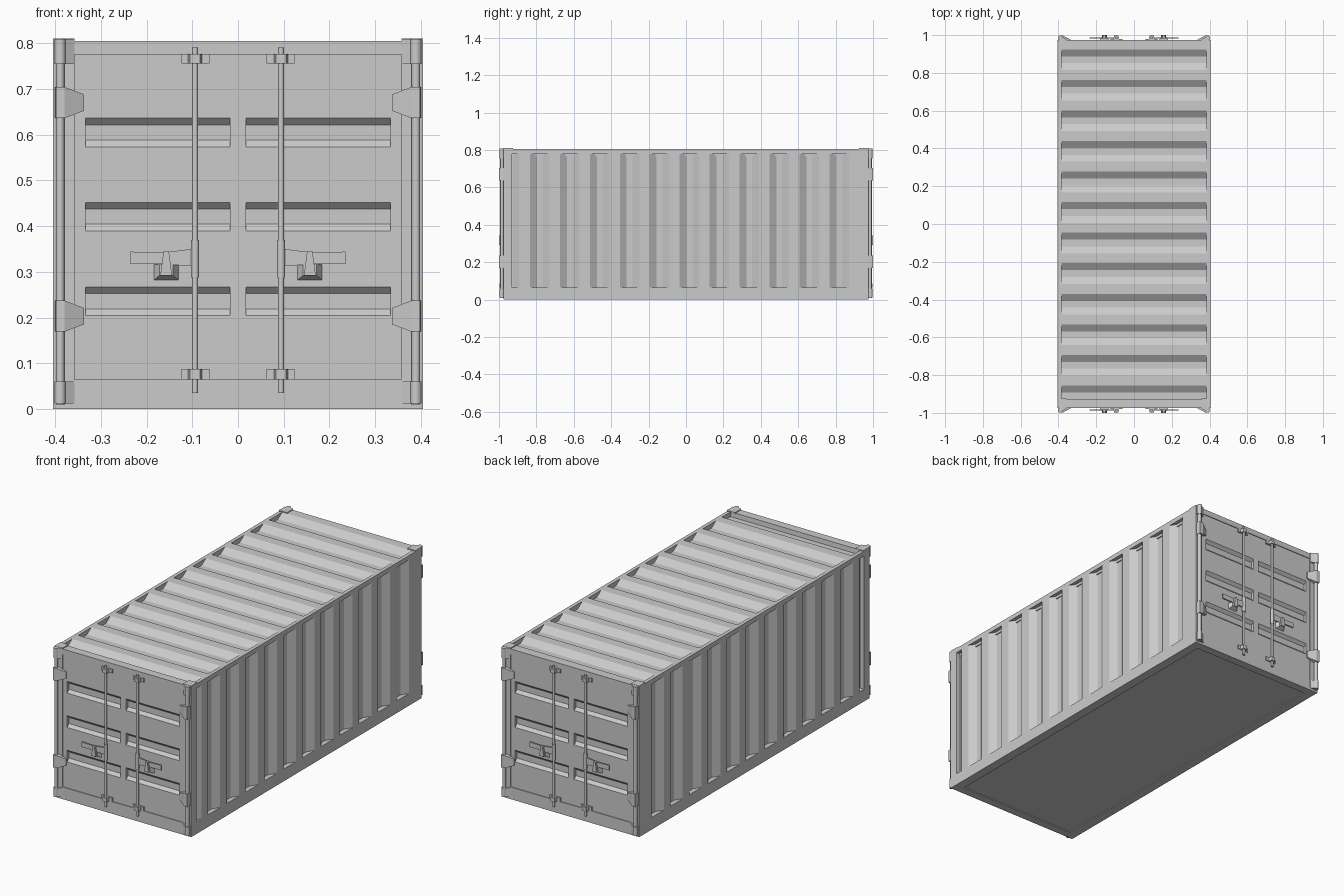
import bpy, bmesh, math

if "Cube" in bpy.data.objects:
    bpy.data.objects.remove(bpy.data.objects["Cube"])


def finish(name, bm, mirror="", smooth=False):
    bmesh.ops.recalc_face_normals(bm, faces=bm.faces[:])
    me = bpy.data.meshes.new(name)
    bm.to_mesh(me)
    bm.free()
    if smooth:
        me.polygons.foreach_set("use_smooth", [True] * len(me.polygons))
        me.set_sharp_from_angle(angle=math.radians(40))
    ob = bpy.data.objects.new(name, me)
    bpy.context.collection.objects.link(ob)
    if mirror:
        m = ob.modifiers.new("Mirror", 'MIRROR')
        m.use_axis = ["x" in mirror, "y" in mirror, False]
        m.use_mirror_merge = False
    return ob


def prism(name, pts, axis, a, b, mirror="", smooth=False):
    """Extrude a 2D outline (the two remaining axes in order) along an axis."""
    bm = bmesh.new()
    rings = []
    for t in (a, b):
        ring = []
        for p in pts:
            co = list(p)
            co.insert(axis, t)
            ring.append(bm.verts.new(co))
        rings.append(ring)
    bm.faces.new(rings[0])
    bm.faces.new(rings[1][::-1])
    n = len(pts)
    for i in range(n):
        j = (i + 1) % n
        bm.faces.new((rings[0][i], rings[0][j], rings[1][j], rings[1][i]))
    return finish(name, bm, mirror, smooth)


def box(name, x, y, z, mirror=""):
    return prism(name, [(x[0], y[0]), (x[1], y[0]), (x[1], y[1]), (x[0], y[1])], 2, z[0], z[1], mirror)


def tube(name, x, y, r, z0, z1, n=16):
    ring = [(x + r * math.cos(math.tau * i / n), y + r * math.sin(math.tau * i / n)) for i in range(n)]
    return prism(name, ring, 2, z0, z1, "xy", True)


def hull(name, pts):
    bm = bmesh.new()
    for p in pts:
        bm.verts.new(p)
    bmesh.ops.convex_hull(bm, input=bm.verts[:])
    return finish(name, bm, "xy")


def rect(x0, x1, z0, z1, y):
    return [(x, y, z) for x in (x0, x1) for z in (z0, z1)]


def ribs(starts, slope, width, depth, lo, hi):
    """Outline of (position, depth) with trapezoid grooves, clipped to lo..hi."""
    out = [(lo, 0)]
    for s in starts:
        for t, d in ((s, 0), (s + slope, depth), (s + width - slope, depth), (s + width, 0)):
            p = (min(max(t, lo), hi), d)
            if p != out[-1]:
                out.append(p)
    if out[-1] != (hi, 0):
        out.append((hi, 0))
    return out


W, L, H = 0.405, 0.975, 0.805

# Frame
box("bottom_rail", (0.355, W), (-0.93, 0.93), (0, 0.065), "x")
box("top_rail", (0.385, W), (-0.93, 0.93), (0.78, H), "x")
box("corner_post", (0.357, W), (0.93, L), (0.065, 0.775), "xy")
box("end_sill", (-W, W), (0.93, L), (0, 0.065), "y")
box("end_header", (-W, W), (0.93, L), (0.775, H), "y")
box("corner_cap", (0.357, W), (0.925, L), (H - 0.002, 0.81), "xy")
box("floor", (-0.356, 0.356), (-0.931, 0.931), (0.005, 0.06))

# Corrugated side walls
prof = ribs([-0.994 + 0.16 * k for k in range(12)], 0.037, 0.105, 0.025, -0.93, 0.93)
prism("side_wall", [(W - d, y) for y, d in prof] + [(0.36, 0.93), (0.36, -0.93)],
      2, 0.065, 0.78, "x")

# Corrugated roof
prof = ribs([-0.925 + 0.1618 * k for k in range(12)], 0.037, 0.11, 0.025, -0.93, 0.93)
prism("roof", [(-y, H - d) for y, d in prof] + [(-0.93, 0.765), (0.93, 0.765)],
      0, -0.385, 0.385)

# Doors with three recessed bands each
DY = -0.971
prof = ribs([0.204, 0.389, 0.573], 0.015, 0.063, 0.015, 0.065, 0.775)
prism("door_panel", [(DY + d, z) for z, d in prof] + [(-0.935, 0.775), (-0.935, 0.065)],
      0, 0.017, 0.333, "xy")
box("door_middle", (-0.017, 0.017), (DY, -0.935), (0.065, 0.775), "y")
box("door_edge", (0.333, 0.357), (DY, -0.935), (0.065, 0.775), "xy")

# Hinge posts, end fittings and hinge leaves
tube("hinge_post", 0.389, -0.984, 0.0095, 0.01, H)
for z0, z1 in ((0.012, 0.06), (0.754, 0.809)):
    tube("hinge_post_sleeve", 0.389, -0.985, 0.0125, z0, z1)
    hull("hinge_post_bracket", rect(0.357, 0.389, z0, z1, -0.972) +
         [(0.357, -0.977, z0), (0.357, -0.977, z1), (0.38, -0.99, z0), (0.38, -0.99, z1)])
for z in (0.203, 0.67):
    hull("hinge_leaf",
         rect(0.379, 0.401, z - 0.034, z + 0.034, -0.972) +
         rect(0.379, 0.398, z - 0.034, z + 0.034, -0.999) +
         rect(0.337, 0.338, z - 0.018, z + 0.018, -0.970) +
         rect(0.337, 0.338, z - 0.018, z + 0.018, -0.977))

# Locking rods with guides
tube("lock_rod", 0.094, -0.986, 0.0065, 0.035, 0.79)
tube("lock_rod_sleeve", 0.094, -0.986, 0.009, 0.288, 0.37)
for z0, z1 in ((0.065, 0.087), (0.755, 0.776)):
    box("rod_guide_plate", (0.062, 0.124), (-0.979, -0.968), (z0, z1), "xy")
    hull("rod_guide", rect(0.078, 0.11, z0, z1, -0.976) + rect(0.083, 0.105, z0, z1, -0.997))

# Handles and latches
prism("handle", [(0.10, 0.312), (0.10, 0.35), (0.165, 0.342), (0.235, 0.344), (0.235, 0.317), (0.165, 0.317)],
      1, -0.988, -0.982, "xy")
hull("latch_base", rect(0.128, 0.186, 0.28, 0.316, -0.968) + rect(0.142, 0.172, 0.292, 0.316, -0.989))
hull("latch_clasp", [(x, y, z) for y in (-0.982, -1.0) for x, z in
                     ((0.151, 0.344), (0.163, 0.344), (0.144, 0.292), (0.170, 0.292))])
